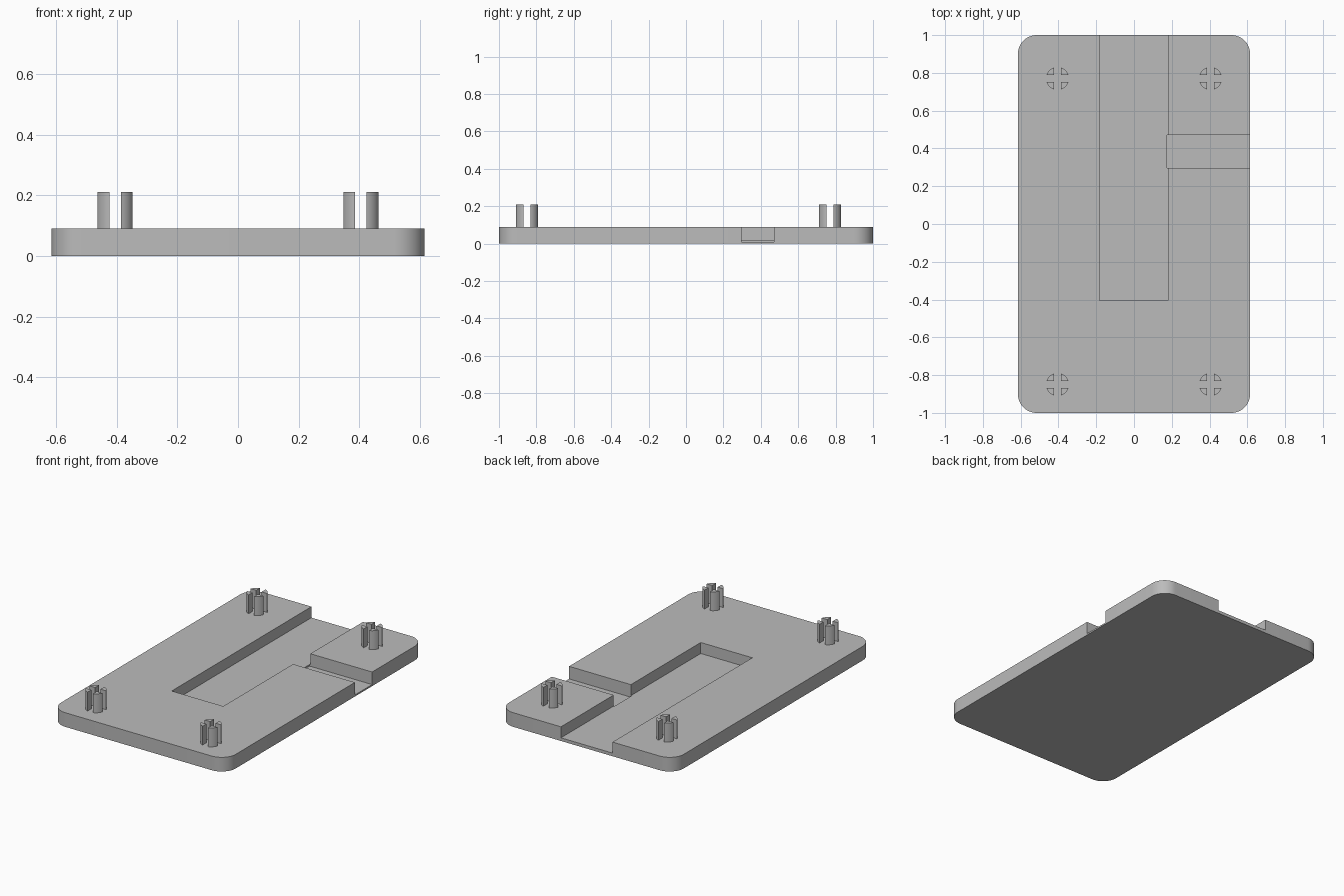
import bpy, bmesh
from math import radians, cos, sin, asin, pi

cube = bpy.data.objects.get("Cube")
if cube:
    bpy.data.objects.remove(cube, do_unlink=True)

grey = bpy.data.materials.new("plain_grey")
grey.use_nodes = True
COLOUR = (0.5, 0.5, 0.5, 1)
grey.diffuse_color = COLOUR
grey.node_tree.nodes["Principled BSDF"].inputs["Base Color"].default_value = COLOUR

HALF_X, HALF_Y, THICK, CORNER = 0.615, 1.0, 0.09, 0.1
PEG_TOP, PEG_R, SLIT = 0.21, 0.061, 0.019


def prism(name, outlines, z0, z1):
    """Extrude one or more counter-clockwise outlines from z0 to z1."""
    bm = bmesh.new()
    for outline in outlines:
        low = [bm.verts.new((x, y, z0)) for x, y in outline]
        high = [bm.verts.new((x, y, z1)) for x, y in outline]
        bm.faces.new(low[::-1])
        bm.faces.new(high)
        for i in range(len(low)):
            j = (i + 1) % len(low)
            bm.faces.new((low[i], low[j], high[j], high[i]))
    mesh = bpy.data.meshes.new(name)
    bm.to_mesh(mesh)
    bm.free()
    obj = bpy.data.objects.new(name, mesh)
    bpy.context.collection.objects.link(obj)
    mesh.materials.append(grey)
    return obj


def arc(cx, cy, r, start, end, steps):
    angles = [start + (end - start) * i / steps for i in range(steps + 1)]
    return [(cx + r * cos(a), cy + r * sin(a)) for a in angles]


def rectangle(x0, x1, y0, y1):
    return [(x0, y0), (x1, y0), (x1, y1), (x0, y1)]


def smooth(obj):
    bpy.ops.object.select_all(action="DESELECT")
    obj.select_set(True)
    bpy.context.view_layer.objects.active = obj
    bpy.ops.object.shade_smooth_by_angle(angle=radians(30))


# Base plate with rounded corners
outline = []
for k, (sx, sy) in enumerate([(1, 1), (-1, 1), (-1, -1), (1, -1)]):
    outline += arc(sx * (HALF_X - CORNER), sy * (HALF_Y - CORNER), CORNER,
                   k * pi / 2, (k + 1) * pi / 2, 12)
plate = prism("base_plate", [outline], 0, THICK)

# Long channel open at the back, and a deeper side channel joining it
channels = [
    ("long_channel_cutter", rectangle(-0.183, 0.18, -0.405, 1.2), 0.02),
    ("side_channel_cutter", rectangle(0.175, 0.8, 0.297, 0.47), 0.01),
]
for name, shape, floor in channels:
    cutter = prism(name, [shape], floor, 0.3)
    cutter.hide_render = True
    cutter.hide_set(True)
    cut = plate.modifiers.new(name, "BOOLEAN")
    cut.operation = "DIFFERENCE"
    cut.solver = "EXACT"
    cut.object = cutter
    bpy.context.view_layer.objects.active = plate
    bpy.ops.object.modifier_apply(modifier=cut.name)
    bpy.data.objects.remove(cutter, do_unlink=True)
smooth(plate)


# Round pegs split into four quarters by crossed slits
def split_peg(name, cx, cy):
    edge = asin(SLIT / PEG_R)
    quarter = [(SLIT, SLIT)] + arc(0, 0, PEG_R, edge, pi / 2 - edge, 8)
    quarters = []
    for k in range(4):
        c, s = round(cos(k * pi / 2)), round(sin(k * pi / 2))
        quarters.append([(cx + c * x - s * y, cy + s * x + c * y) for x, y in quarter])
    smooth(prism(name, quarters, THICK, PEG_TOP))


for side, x in (("left", 0.405), ("right", -0.405)):
    for end, y in (("front", -0.85), ("back", 0.77)):
        split_peg(f"{end}_{side}_peg", x, y)
